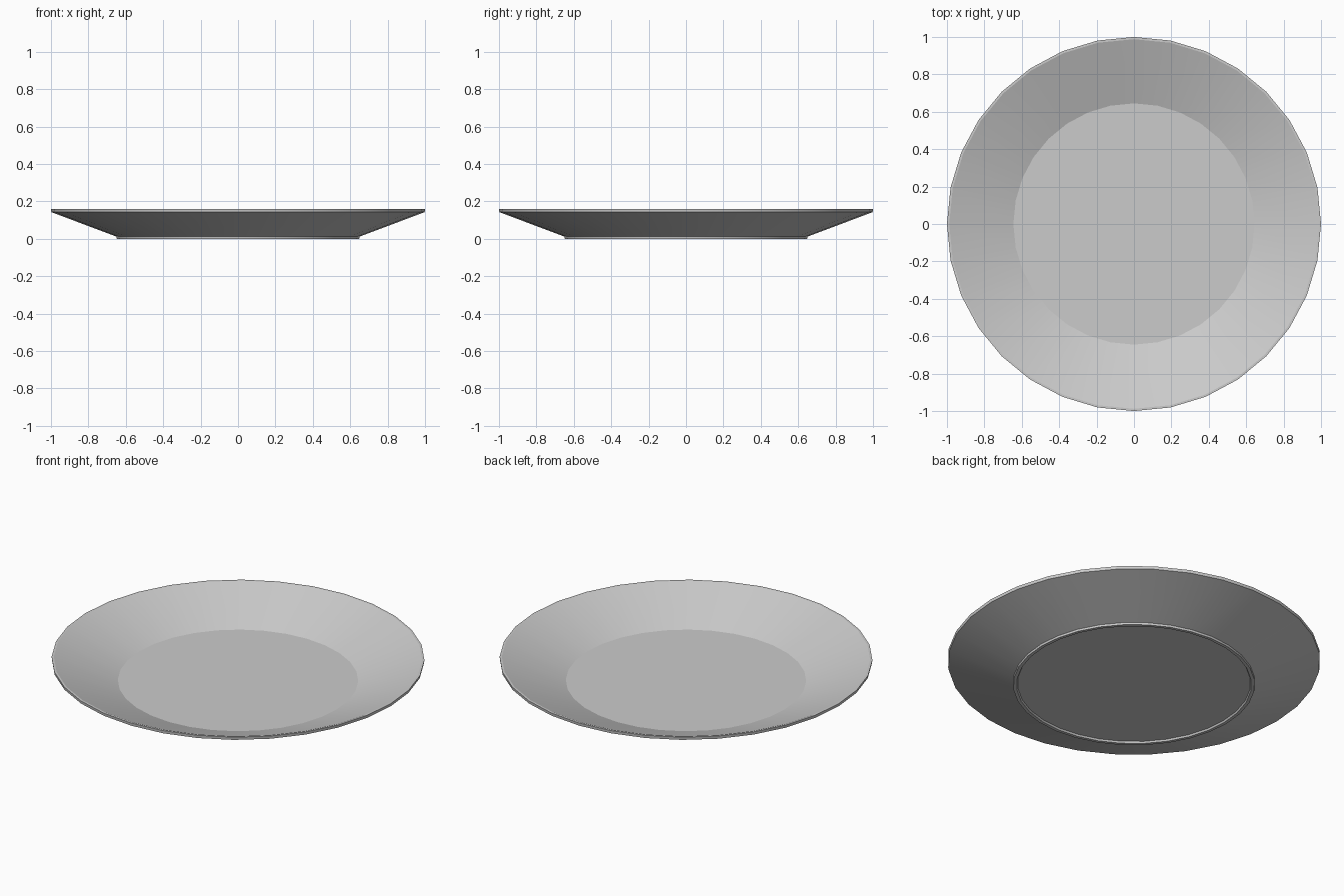
import bpy
import bmesh
import math

if "Cube" in bpy.data.objects:
    bpy.data.objects.remove(bpy.data.objects["Cube"], do_unlink=True)

SEGMENTS = 32

# Glaze colour
glaze = bpy.data.materials.new("grey_glaze")
glaze.use_nodes = True
colour = (0.6, 0.6, 0.6, 1)
glaze.diffuse_color = colour
glaze.node_tree.nodes["Principled BSDF"].inputs["Base Color"].default_value = colour

# Cross-section (radius, height): recessed base, foot ring, flared wall, lip, floor
profile = [
    (0, 0.01), (0.625, 0.01), (0.63, 0), (0.648, 0), (0.65, 0.012),
    (0.998, 0.143), (1, 0.16), (0.988, 0.16), (0.645, 0.03), (0, 0.03),
]

# Plate body, lathed around z
bm = bmesh.new()
verts = [bm.verts.new((r, 0, z)) for r, z in profile]
edges = [bm.edges.new(pair) for pair in zip(verts, verts[1:])]
bmesh.ops.spin(bm, geom=verts + edges, cent=(0, 0, 0), axis=(0, 0, 1),
               angle=math.tau, steps=SEGMENTS, use_merge=False)
bmesh.ops.remove_doubles(bm, verts=bm.verts, dist=0.0005)
bmesh.ops.recalc_face_normals(bm, faces=bm.faces)
mesh = bpy.data.meshes.new("plate")
bm.to_mesh(mesh)
bm.free()
mesh.materials.append(glaze)

plate = bpy.data.objects.new("plate", mesh)
bpy.context.collection.objects.link(plate)
bpy.context.view_layer.objects.active = plate
plate.select_set(True)
bpy.ops.object.shade_smooth_by_angle(angle=math.radians(20))
